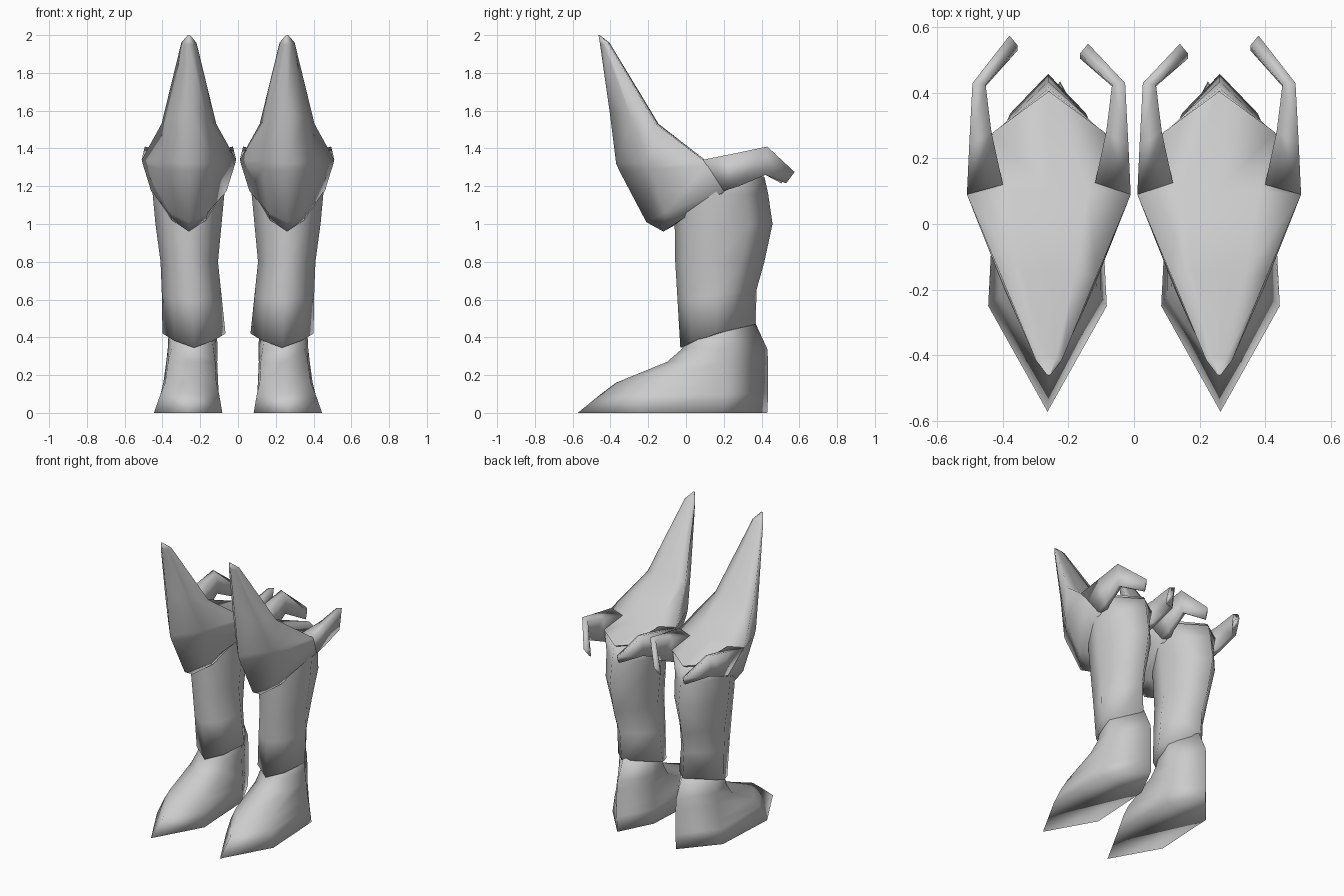
import bpy
import bmesh
from math import radians

cube = bpy.data.objects.get("Cube")
if cube:
    bpy.data.objects.remove(cube, do_unlink=True)

CX = 0.26  # centre line of the left boot

grey = bpy.data.materials.new("plain_grey")
grey.use_nodes = True
grey.diffuse_color = (0.6, 0.6, 0.6, 1)
bsdf = grey.node_tree.nodes["Principled BSDF"]
bsdf.inputs["Base Color"].default_value = grey.diffuse_color
bsdf.inputs["Roughness"].default_value = 0.7


def loft(name, rings):
    """Skin closed rings of equal length, cap both ends, mirror to the other boot."""
    bm = bmesh.new()
    rows = [[bm.verts.new(p) for p in ring] for ring in rings]
    n = len(rows[0])
    for a, b in zip(rows, rows[1:]):
        for i in range(n):
            j = (i + 1) % n
            bm.faces.new((a[i], a[j], b[j], b[i]))
    bm.faces.new(rows[0][::-1])
    bm.faces.new(rows[-1])
    bmesh.ops.recalc_face_normals(bm, faces=bm.faces)
    mesh = bpy.data.meshes.new(name)
    bm.to_mesh(mesh)
    bm.free()
    mesh.materials.append(grey)
    obj = bpy.data.objects.new(name, mesh)
    bpy.context.collection.objects.link(obj)
    bpy.ops.object.select_all(action="DESELECT")
    obj.select_set(True)
    bpy.context.view_layer.objects.active = obj
    bpy.ops.object.shade_smooth_by_angle(angle=radians(120))
    obj.modifiers.new("other_boot", "MIRROR").use_mirror_merge = False


def ring(half, cx=CX, back_shift=0):
    """Full ring from a half outline that runs front to back."""
    right = [(cx + x, y, z) for x, y, z in half]
    left = [(cx - x, y, z) for x, y, z in half[-2:0:-1]]
    right[-1] = (cx + back_shift, *half[-1][1:])
    return right + left


# Foot: pointed toe, straight sides, V-shaped heel
foot = []
for cx, z, toe, ball_w, ball_y, side_w, heel in [
        (0.264, 0, -0.573, 0.181, -0.25, 0.158, 0.43),
        (0.255, 0.1, -0.45, 0.155, -0.22, 0.152, 0.435),
        (0.25, 0.16, -0.37, 0.135, -0.19, 0.145, 0.435),
        (0.245, 0.27, -0.1, 0.125, 0.02, 0.135, 0.435),
        (0.24, 0.34, -0.02, 0.11, 0.06, 0.132, 0.43),
        (0.24, 0.48, 0.02, 0.09, 0.08, 0.125, 0.365)]:
    foot.append(ring([(0, toe, z), (ball_w, ball_y, z),
                      (side_w, 0.2, z), (0, heel, z)], cx, 0.225 - cx if z else -0.04))
loft("foot", foot)

# Shin: rises from the ankle, swells into the calf, closes behind the knee
shin = []
for cx, w, front, back, zf, zs, zb in [
        (0.233, 0.167, -0.03, 0.37, 0.345, 0.42, 0.47),
        (0.245, 0.158, -0.045, 0.373, 0.6, 0.62, 0.65),
        (0.258, 0.152, -0.057, 0.415, 0.8, 0.8, 0.8),
        (0.262, 0.175, -0.06, 0.458, 1.0, 1.0, 1.0),
        (0.262, 0.19, -0.06, 0.435, 1.16, 1.16, 1.16)]:
    shin.append(ring([(0, front, zf), (0.62 * w, front + 0.06, (zf + zs) / 2),
                      (w, 0.16, zs), (0.66 * w, back - 0.12, (zs + zb) / 2),
                      (0, back, zb)], cx))
shin.append(ring([(0, -0.06, 1.25), (0.12, 0, 1.25), (0.19, 0.16, 1.26),
                  (0.165, 0.28, 1.265), (0, 0.415, 1.25)]))
loft("shin", shin)

# Knee guard: swept shell with a sloping roof, ending in a tall spike
guard = [
    [(0, -0.12, 0.96), (0.09, -0.03, 1.02), (0.18, 0.19, 1.16),
     (0.08, 0.22, 1.15), (0, 0.25, 1.15)],
    [(0, -0.21, 1.01), (0.1, -0.11, 1.06), (0.2, 0.2, 1.175),
     (0.08, 0.23, 1.18), (0, 0.26, 1.18)],
    [(0, -0.352, 1.28), (0.132, -0.19, 1.29), (0.242, 0.11, 1.31),
     (0.17, 0.28, 1.28), (0, 0.405, 1.265)],
    [(0, -0.37, 1.32), (0.135, -0.2, 1.33), (0.25, 0.09, 1.34),
     (0.12, 0.1, 1.34), (0, 0.1, 1.34)],
    [(0, -0.405, 1.6), (0.095, -0.29, 1.56), (0.145, -0.16, 1.53),
     (0.08, -0.15, 1.53), (0, -0.145, 1.53)],
    [(0, -0.455, 1.95), (0.026, -0.435, 1.95), (0.04, -0.415, 1.96),
     (0.02, -0.41, 1.96), (0, -0.405, 1.96)],
    [(0, -0.463, 2), (0.004, -0.461, 2), (0.006, -0.46, 2),
     (0.004, -0.458, 2), (0, -0.457, 2)]]
loft("knee_guard", [ring(half) for half in guard])

# Prongs: flat hooks growing out of the guard, bent inward and down
for name, side, reach in (("inner_prong", -1, -0.025), ("outer_prong", 1, 0)):
    sections = []
    for out_x, out_y, in_x, in_y, low_x, low_y, top, low in [
            (0.25, 0.09, 0.14, 0.12, 0.2, 0.2, 1.34, 1.175),
            (0.243, 0.24, 0.175, 0.28, 0.208, 0.28, 1.37, 1.2),
            (0.233, 0.43, 0.193, 0.425, 0.222, 0.42, 1.41, 1.26),
            (0.12, 0.575 + reach, 0.095, 0.545 + reach, 0.108, 0.53 + reach, 1.275, 1.215)]:
        sections.append([(CX + side * x, y, z) for x, y, z in (
            (out_x, out_y, top), (in_x, in_y, top - 0.01),
            (in_x, low_y, low), (low_x, low_y, low))])
    loft(name, sections)
